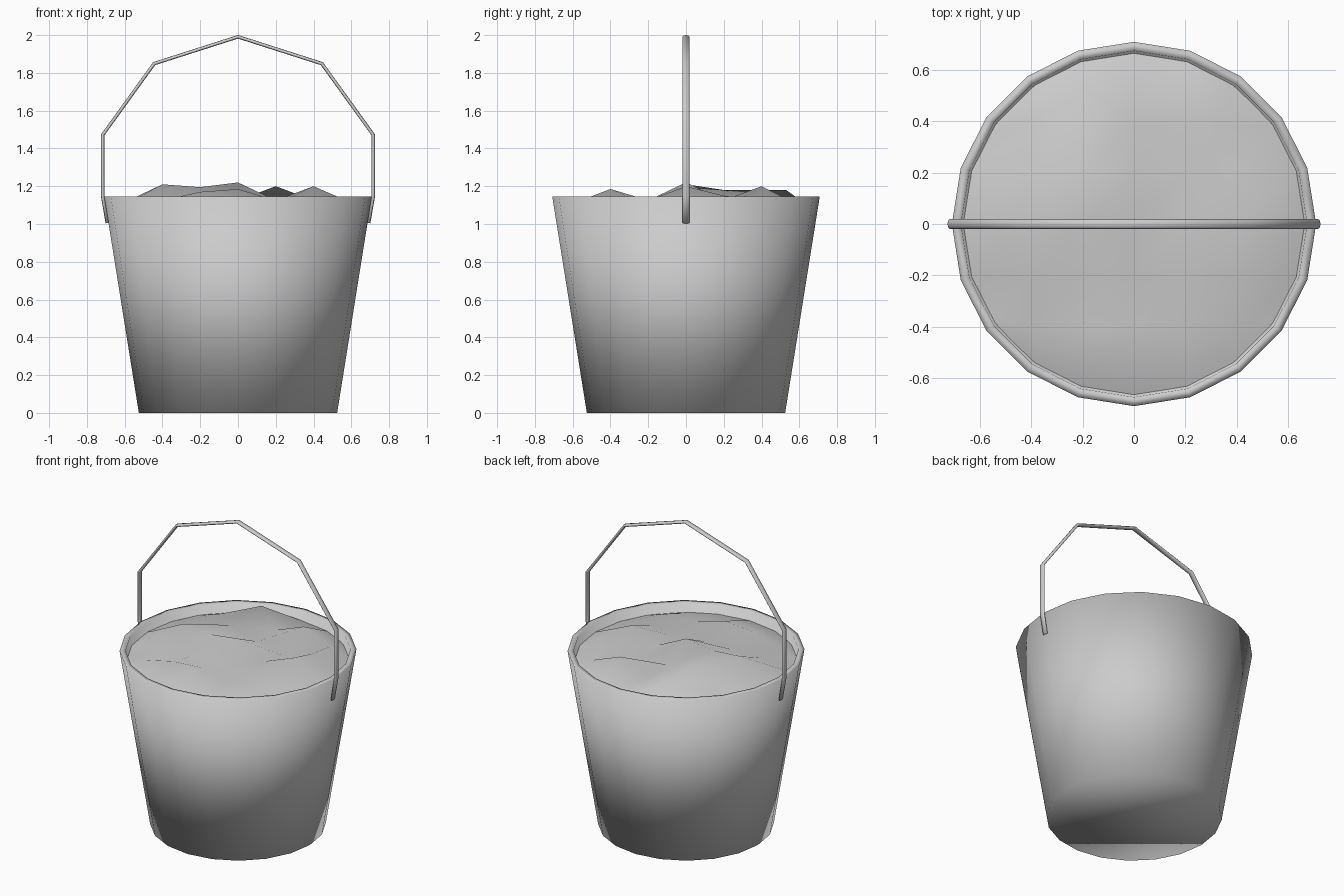
import bpy, bmesh
from math import sin, cos, pi
from mathutils import Vector

cube = bpy.data.objects.get("Cube")
if cube:
    bpy.data.objects.remove(cube, do_unlink=True)

grey = bpy.data.materials.new("plain_grey")
grey.use_nodes = True
colour = (0.6, 0.6, 0.6, 1)
grey.diffuse_color = colour
grey.node_tree.nodes["Principled BSDF"].inputs["Base Color"].default_value = colour


def finish(bm, name):
    """Turn a bmesh into a smooth shaded object."""
    bmesh.ops.recalc_face_normals(bm, faces=bm.faces)
    for f in bm.faces:
        f.smooth = True
    mesh = bpy.data.meshes.new(name)
    bm.to_mesh(mesh)
    bm.free()
    mesh.materials.append(grey)
    obj = bpy.data.objects.new(name, mesh)
    bpy.context.collection.objects.link(obj)
    return obj


def loft(name, rings):
    """Skin a list of point rings and cap both ends."""
    bm = bmesh.new()
    loops = [[bm.verts.new(p) for p in ring] for ring in rings]
    n = len(loops[0])
    for a, b in zip(loops, loops[1:]):
        for i in range(n):
            j = (i + 1) % n
            bm.faces.new((a[i], a[j], b[j], b[i]))
    bm.faces.new(loops[0])
    bm.faces.new(loops[-1])
    return finish(bm, name)


# Bucket: outer wall, flat rim, inner wall and floor
SIDES = 20
profile = [(0.525, 0), (0.708, 1.145), (0.673, 1.145), (0.495, 0.03)]
loft("bucket", [[(r * cos(2 * pi * i / SIDES), r * sin(2 * pi * i / SIDES), z)
                 for i in range(SIDES)] for r, z in profile])

# Handle: flattened rod swept with mitred corners along a bent path
half = [(0.692, 1.005), (0.716, 1.145), (0.716, 1.472), (0.444, 1.849)]
path = [Vector((x, 0, z)) for x, z in half + [(0, 1.991)]]
path += [Vector((-x, 0, z)) for x, z in reversed(half)]
rings = []
for k, p in enumerate(path):
    before = (p - path[k - 1]).normalized() if k else None
    after = (path[k + 1] - p).normalized() if k < len(path) - 1 else None
    before, after = before or after, after or before
    tangent = (before + after).normalized()
    normal = Vector((tangent.z, 0, -tangent.x)) / tangent.dot(before)
    rings.append([p + normal * 0.009 * cos(a * pi / 4) + Vector((0, 0.019 * sin(a * pi / 4), 0))
                  for a in range(8)])
loft("handle", rings)

# Contents: lumpy grid whose border is pulled out to the inner wall
peaks = {(-2, 0): 1.21, (-1, 1): 1.18, (-1, 0): 1.195, (0, 0): 1.22, (2, 0): 1.2,
         (1, 2): 1.2, (-1, 2): 1.18, (0, -2): 1.185, (-1, -2): 1.17,
         (1, 1): 1.08, (1, -1): 1.1, (2, 1): 1.15}
bm = bmesh.new()
bmesh.ops.create_grid(bm, x_segments=6, y_segments=6, size=0.6)
for v in bm.verts:
    cell = (round(v.co.x / 0.2), round(v.co.y / 0.2))
    if max(abs(cell[0]), abs(cell[1])) == 3:
        v.co *= 0.664 / v.co.length
        v.co.z = 1.085
    else:
        v.co.z = peaks.get(cell, 1.125)
        if cell == (-1, 2):
            v.co.y = 0.53
finish(bm, "contents")
